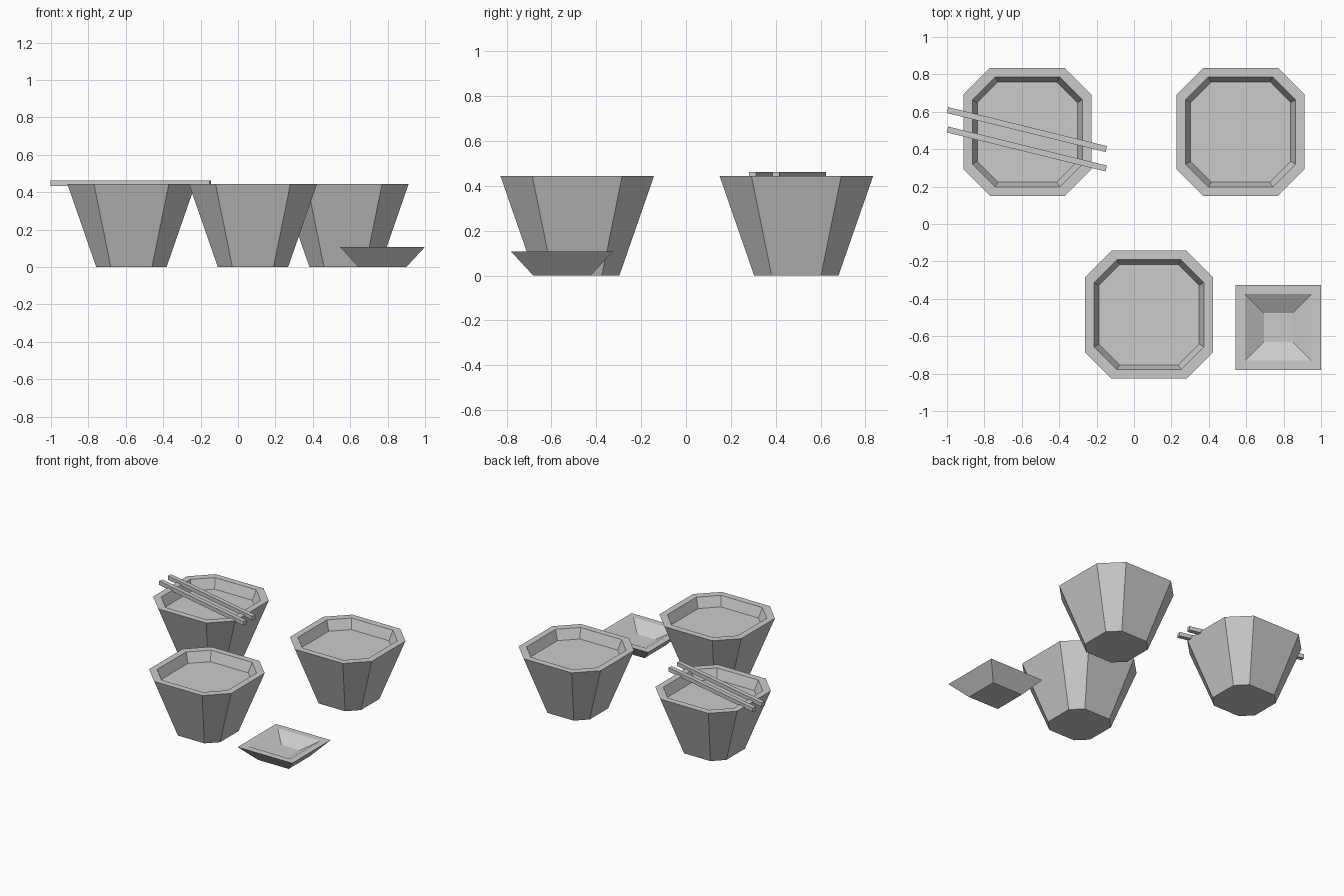
import bpy, math

if "Cube" in bpy.data.objects:
    bpy.data.objects.remove(bpy.data.objects["Cube"])

grey = bpy.data.materials.new("plain grey")
grey.diffuse_color = (0.6, 0.6, 0.6, 1)
grey.use_nodes = True
grey.node_tree.nodes["Principled BSDF"].inputs["Base Color"].default_value = grey.diffuse_color


def add_mesh(name, verts, faces, loc, turn=0.0):
    me = bpy.data.meshes.new(name)
    me.from_pydata(verts, [], faces)
    me.materials.append(grey)
    ob = bpy.data.objects.new(name, me)
    ob.location = loc
    ob.rotation_euler.z = turn
    bpy.context.collection.objects.link(ob)
    return ob


def octagon(h, f):
    # square of half width h whose sides stay flat for +-f
    return [(h, -f), (h, f), (f, h), (-f, h), (-h, f), (-h, -f), (-f, -h), (f, -h)]


def square(h):
    return [(h, -h), (h, h), (-h, h), (-h, -h)]


def loft(name, rings, loc):
    # rings: (outline, height), joined in order and capped at both ends
    n = len(rings[0][0])
    verts = [(x, y, z) for outline, z in rings for x, y in outline]
    faces = [tuple(reversed(range(n)))]
    for r in range(len(rings) - 1):
        a, b = r * n, (r + 1) * n
        for i in range(n):
            j = (i + 1) % n
            faces.append((a + i, a + j, b + j, b + i))
    faces.append(tuple(range((len(rings) - 1) * n, len(rings) * n)))
    return add_mesh(name, verts, faces, loc)


# Three filled octagonal bowls: foot, outer rim, inner rim, contents
bowls = {"bowl_left": (-0.57, 0.492), "bowl_right": (0.57, 0.492), "bowl_front": (0.08, -0.485)}
for name, (x, y) in bowls.items():
    loft(name, [(octagon(0.188, 0.11), 0), (octagon(0.342, 0.2), 0.443),
                (octagon(0.294, 0.172), 0.443), (octagon(0.268, 0.157), 0.37)], (x, y, 0))

# Small square sauce dish
loft("sauce_dish", [(square(0.128), 0), (square(0.228), 0.108),
                    (square(0.178), 0.108), (square(0.077), 0.048)], (0.772, -0.553, 0))

# Pair of chopsticks lying across the left bowl
for name, y in (("chopstick_back", 0.505), ("chopstick_front", 0.401)):
    L, w, t = 0.437, 0.016, 0.015
    outline = [(L, -w), (L, w), (-L, w), (-L, -w)]
    stick = loft(name, [(outline, -t), (outline, t)], (-0.573, y, 0.447))
    stick.rotation_euler.z = math.radians(-13.8)
